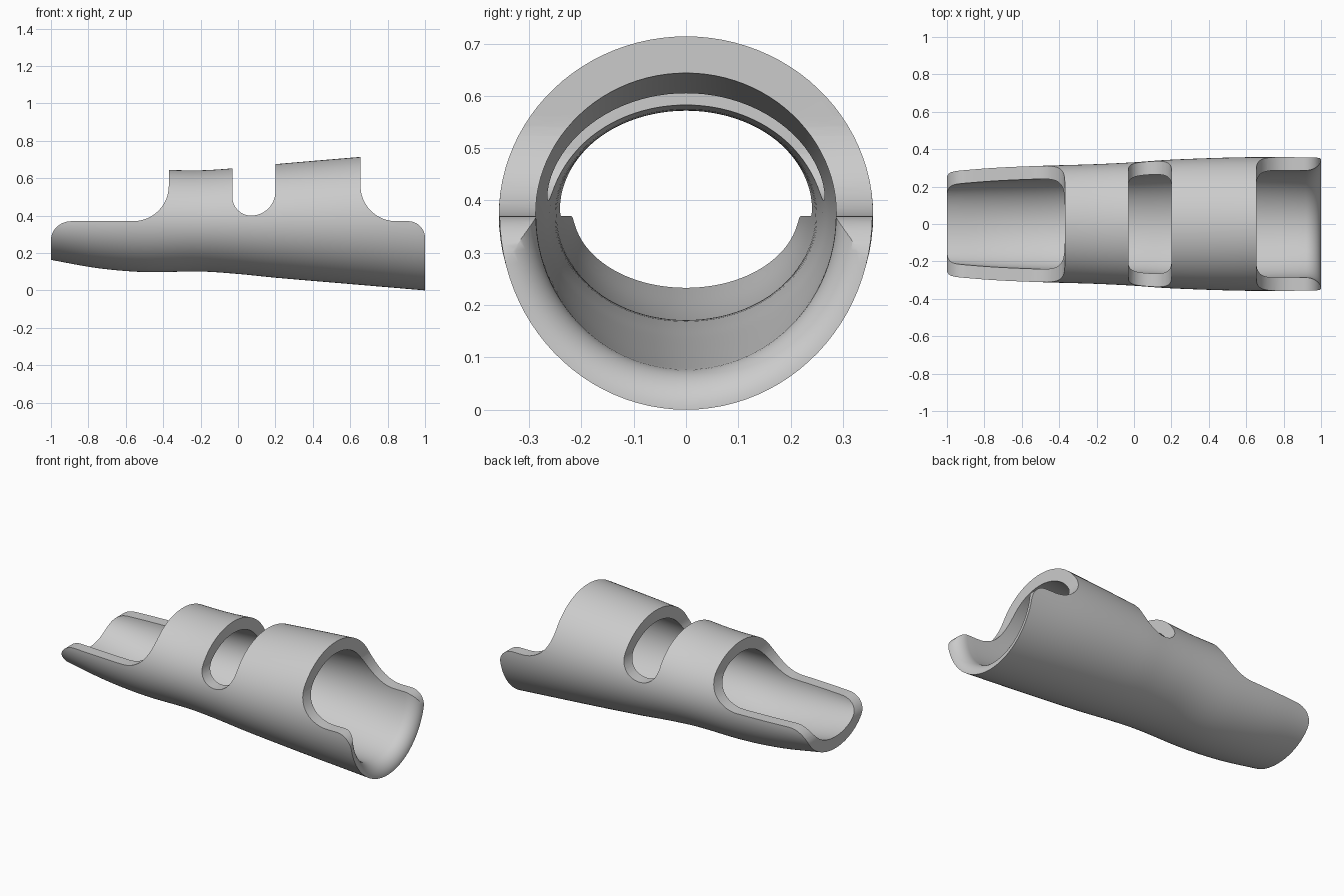
import bpy, bmesh, math

if "Cube" in bpy.data.objects:
    bpy.data.objects.remove(bpy.data.objects["Cube"])

SEG, WALL, MID = 96, 0.07, 0.371

# Outer shell stations: x, half width, bottom z, top z
STATIONS = [(-1.0, 0.280, 0.163, 0.579), (-0.75, 0.300, 0.119, 0.623),
            (-0.5, 0.311, 0.098, 0.644), (-0.2, 0.320, 0.101, 0.642),
            (0.0, 0.330, 0.088, 0.655), (0.2, 0.344, 0.068, 0.675),
            (0.6, 0.357, 0.034, 0.709), (1.0, 0.356, 0.0, 0.742)]


def shell(x):
    """Smoothly interpolated half width, bottom and top at x."""
    i = max(k for k in range(len(STATIONS) - 1) if STATIONS[k][0] <= x)
    a, b = STATIONS[i], STATIONS[i + 1]
    p, n = STATIONS[max(i - 1, 0)], STATIONS[min(i + 2, len(STATIONS) - 1)]
    h = b[0] - a[0]
    t = (x - a[0]) / h
    out = []
    for k in (1, 2, 3):
        m0 = (b[k] - p[k]) / (b[0] - p[0]) * h
        m1 = (n[k] - a[k]) / (n[0] - a[0]) * h
        out.append((2*t**3 - 3*t**2 + 1) * a[k] + (t**3 - 2*t**2 + t) * m0
                   + (3*t**2 - 2*t**3) * b[k] + (t**3 - t**2) * m1)
    return out


def ring(bm, x, inset):
    w, lo, hi = shell(x)
    c, h = (lo + hi) / 2, (hi - lo) / 2
    return [bm.verts.new((x, (w - inset) * math.cos(a), c + (h - inset) * math.sin(a)))
            for a in (2 * math.pi * k / SEG for k in range(SEG))]


def make_object(name, bm):
    bmesh.ops.recalc_face_normals(bm, faces=bm.faces)
    me = bpy.data.meshes.new(name)
    bm.to_mesh(me)
    bm.free()
    ob = bpy.data.objects.new(name, me)
    bpy.context.collection.objects.link(ob)
    return ob


def arc(cx, cz, rx, rz, a0, a1, n=16):
    """Elliptical arc in the xz plane, angles in degrees."""
    return [(cx + rx * math.cos(math.radians(a0 + (a1 - a0) * k / n)),
             cz + rz * math.sin(math.radians(a0 + (a1 - a0) * k / n))) for k in range(n + 1)]


def cutter(name, pts):
    bm = bmesh.new()
    face = bm.faces.new([bm.verts.new((x, -0.6, z)) for x, z in pts])
    ext = bmesh.ops.extrude_face_region(bm, geom=[face])
    bmesh.ops.translate(bm, vec=(0, 1.2, 0),
                        verts=[v for v in ext["geom"] if isinstance(v, bmesh.types.BMVert)])
    ob = make_object(name, bm)
    ob.hide_render = True
    return ob


# Hollow sleeve: outer wall, then back along the inner wall with a flared mouth
bm = bmesh.new()
outer = [(-1 + 2 * k / 40, 0.0) for k in range(41)]
flare = [(0.92 + 0.08 * math.sin(a), WALL * math.cos(a))
         for a in (math.radians(87 * k / 10) for k in range(10, -1, -1))]
inner = [(-1 + 1.92 * k / 38, WALL) for k in range(37, -1, -1)]
rings = [ring(bm, x, d) for x, d in outer + flare + inner]
for i, r in enumerate(rings):
    s = rings[(i + 1) % len(rings)]
    for k in range(SEG):
        j = (k + 1) % SEG
        bm.faces.new((r[k], r[j], s[j], s[k]))
sleeve = make_object("sleeve", bm)

# Openings: both open ends and the rounded slot between the bands
cutters = [
    cutter("narrow_end_cutter",
           [(-1.2, 0.27)] + arc(-0.89, 0.27, 0.11, 0.10, 180, 90)
           + arc(-0.56, 0.56, 0.19, 0.19, 270, 360) + [(-0.37, 1.0), (-1.2, 1.0)]),
    cutter("slot_cutter",
           [(-0.03, 1.0)] + arc(0.07, 0.50, 0.10, 0.10, 180, 270)
           + arc(0.071, 0.53, 0.129, 0.13, 270, 360) + [(0.2, 1.0)]),
    cutter("wide_end_cutter",
           [(0.655, 1.0)] + arc(0.845, 0.56, 0.19, 0.19, 180, 270)
           + arc(0.91, 0.28, 0.09, 0.09, 90, 0) + [(1.2, 0.28), (1.2, 1.0)]),
]
for c in cutters:
    mod = sleeve.modifiers.new(c.name, "BOOLEAN")
    mod.object, mod.operation, mod.solver = c, "DIFFERENCE", "EXACT"

# Bake the cuts and drop the cutters
deps = bpy.context.evaluated_depsgraph_get()
cut_mesh = bpy.data.meshes.new_from_object(sleeve.evaluated_get(deps))
sleeve.modifiers.clear()
sleeve.data = cut_mesh
for c in cutters:
    bpy.data.objects.remove(c)

# Plain grey
grey = bpy.data.materials.new("light grey")
grey.diffuse_color = (0.6, 0.6, 0.6, 1)
grey.use_nodes = True
grey.node_tree.nodes["Principled BSDF"].inputs["Base Color"].default_value = grey.diffuse_color
sleeve.data.materials.clear()
sleeve.data.materials.append(grey)

bpy.ops.object.select_all(action="DESELECT")
sleeve.select_set(True)
bpy.context.view_layer.objects.active = sleeve
bpy.ops.object.shade_smooth_by_angle(angle=math.radians(35))
